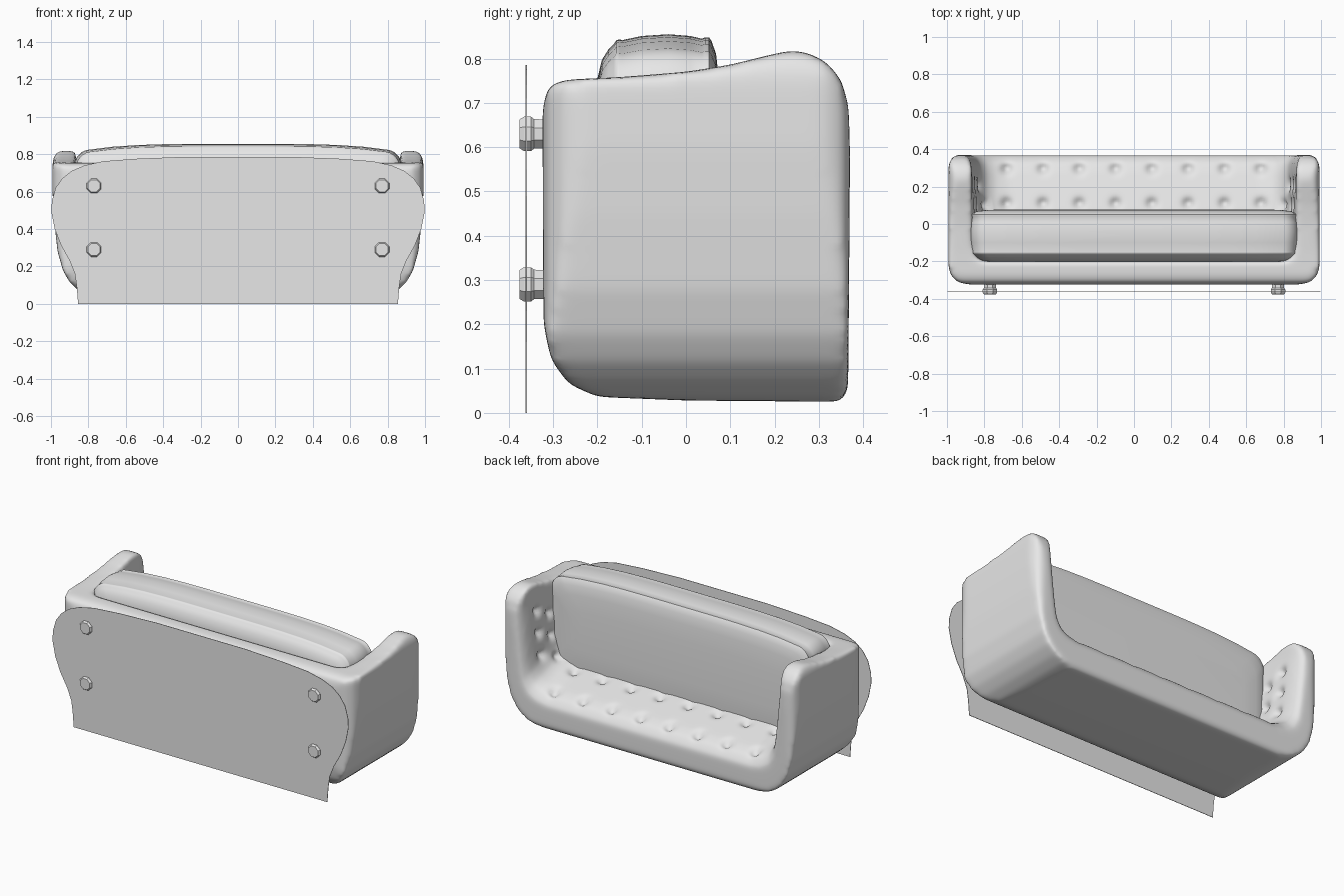
import bpy
import bmesh
from math import sin, cos, pi, exp
from mathutils import Vector

if "Cube" in bpy.data.objects:
    bpy.data.objects.remove(bpy.data.objects["Cube"], do_unlink=True)

grey = bpy.data.materials.new("light grey")
grey.use_nodes = True
grey.diffuse_color = (0.8, 0.8, 0.8, 1)
grey.node_tree.nodes["Principled BSDF"].inputs["Base Color"].default_value = (0.8, 0.8, 0.8, 1)


def add_object(name, bm):
    bmesh.ops.recalc_face_normals(bm, faces=bm.faces[:])
    mesh = bpy.data.meshes.new(name)
    bm.to_mesh(mesh)
    bm.free()
    mesh.materials.append(grey)
    obj = bpy.data.objects.new(name, mesh)
    bpy.context.collection.objects.link(obj)
    return obj


def loft(name, rings):
    """Skin closed rings of equal length and cap both ends."""
    bm = bmesh.new()
    loops = [[bm.verts.new(p) for p in ring] for ring in rings]
    n = len(loops[0])
    for a, b in zip(loops, loops[1:]):
        for i in range(n):
            j = (i + 1) % n
            bm.faces.new((a[i], a[j], b[j], b[i]))
    bm.faces.new(loops[0])
    bm.faces.new(loops[-1])
    return add_object(name, bm)


def mirrored(half):
    return half + [(-x, v) for x, v in reversed(half)]


def smooth(obj, angle):
    bpy.ops.object.select_all(action='DESELECT')
    obj.select_set(True)
    bpy.context.view_layer.objects.active = obj
    bpy.ops.object.shade_smooth_by_angle(angle=angle)


# Upholstered body: three outlines intersected, seat opening removed
side = [(-.322, .2), (-.305, .12), (-.265, .065), (-.2, .036), (0, .028),
        (.35, .025), (.366, .05), (.371, .6), (.368, .69), (.352, .75),
        (.32, .79), (.28, .812), (.24, .82), (.18, .806), (.1, .786),
        (0, .77), (-.15, .758), (-.28, .752), (-.312, .737), (-.324, .69)]
plan = mirrored([(.72, .02), (.79, .036), (.85, .068), (.9, .115), (.935, .175),
                 (.965, .28), (.983, .45), (.992, .6), (.992, .75), (.984, .79),
                 (.96, .82), (.9, .9)])
front = mirrored([(.88, -.324), (.94, -.312), (.976, -.28), (.993, -.23),
                  (.993, .31), (.975, .355), (.94, .373)])

# Opening: rounded trough whose rim flares out at the top of the back and arms
trough = mirrored([(.78, 0), (.86, .015), (.915, .045), (.95, .1), (.965, .18),
                   (.98, .3), (1, .48), (1.005, .8)])
opening_steps = [(-.2, .8, .35), (-.19, .84, .35), (-.165, .86, .35), (-.12, .866, .34),
                 (.07, .866, .305), (.28, .866, .245), (.33, .871, .222),
                 (.36, .885, .185), (.39, .91, .13), (.45, .95, .06)]


def back_height(y):
    return .305 - .285 * (y - .07)


body = loft("sofa_body", [[(x, y, z) for y, z in side] for x in (-1.1, 1.1)])
plan_cutter = loft("plan_cutter", [[(x, y, z) for x, z in plan] for y in (-.5, .5)])
front_cutter = loft("front_cutter", [[(x, y, z) for x, y in front] for z in (-.2, 1.1)])
opening_cutter = loft("opening_cutter", [
    [(half * u, y, floor + h) for u, h in trough] for y, half, floor in opening_steps])
cutters = [(plan_cutter, 'INTERSECT'), (front_cutter, 'INTERSECT'),
           (opening_cutter, 'DIFFERENCE')]
for cutter, operation in cutters:
    cutter.hide_render = True
    mod = body.modifiers.new(cutter.name, 'BOOLEAN')
    mod.operation = operation
    mod.solver = 'EXACT'
    mod.object = cutter
remesh = body.modifiers.new("padding", 'REMESH')
remesh.mode = 'VOXEL'
remesh.voxel_size = .013
soften = body.modifiers.new("soften", 'SMOOTH')
soften.factor = .5
soften.iterations = 16

# Bake the padding so that the tufts can be pressed into it
bpy.context.view_layer.update()
graph = bpy.context.evaluated_depsgraph_get()
padded = bpy.data.meshes.new_from_object(body.evaluated_get(graph))
body.modifiers.clear()
body.data = padded
for cutter, _ in cutters:
    bpy.data.objects.remove(cutter, do_unlink=True)

# Tufts on the inside of the back and of both arms
tufts = []
for y in (.11, .295):
    for i in range(8):
        tufts.append((Vector((-.68 + .194 * i, y, back_height(y))), Vector((0, 0, -1))))
for s in (-1, 1):
    for y, drop in ((.1, .05), (.21, 0)):
        for z in (.39, .52, .65):
            tufts.append((Vector((s * .85, y, z - drop)), Vector((s, 0, 0))))
bm = bmesh.new()
bm.from_mesh(padded)
bm.normal_update()
inner = [v for v in bm.verts if v.co.y > 0 and v.co.z > .12 and abs(v.co.x) < .93]
for centre, push in tufts:
    for v in inner:
        offset = v.co - centre
        if offset.length_squared < .008 and v.normal.dot(push) < -.3:
            flat = offset - push * offset.dot(push)
            v.co += push * (.028 * exp(-(flat.length / .028) ** 2))
bm.to_mesh(padded)
bm.free()
if not padded.materials:
    padded.materials.append(grey)
smooth(body, 1.0)


# Seat cushion with soft seams
def cushion_ring(y, inset):
    half, low, high, r = .875 - inset * .8, .2 + inset, .855 - inset, .07
    outline = []
    for k, (sx, sz) in enumerate([(1, 1), (-1, 1), (-1, -1), (1, -1)]):
        cx = sx * (half - r)
        cz = high - r if sz > 0 else low + r
        for i in range(7):
            a = (k + i / 6) * pi / 2
            outline.append((cx + r * cos(a), cz + r * sin(a)))
        if k in (0, 2):
            for i in range(1, 12):
                outline.append((cx * (1 - i / 6), cz + sz * r))
    return [(x, y, z - (.045 * (x / .875) ** 4 if z > .5 else 0)) for x, z in outline]


cushion_steps = [(-.2, .2), (-.2, .1), (-.19, .058), (-.175, .034), (-.163, .022),
                 (-.157, .013), (-.15, .012), (-.143, .013), (-.1, .004), (-.04, 0),
                 (.01, .004), (.036, .01), (.043, .007), (.052, .007), (.058, .016),
                 (.068, .045), (.074, .1), (.078, .2)]
cushion = loft("seat_cushion", [cushion_ring(y, inset) for y, inset in cushion_steps])
smooth(cushion, .9)

# Four short eight-sided feet
foot_steps = [(-.376, .035), (-.366, .042), (-.35, .042), (-.343, .036), (-.3, .035)]
for side_name, x in (("right", -.77), ("left", .77)):
    for end_name, z in (("rear", .29), ("front", .63)):
        loft(f"{end_name}_{side_name}_foot", [
            [(x + r * cos((i + .5) * pi / 4), y, z + r * sin((i + .5) * pi / 4))
             for i in range(8)] for y, r in foot_steps])

# Thin floor sheet under the feet
sheet = mirrored([(.855, 0), (.862, .09), (.872, .16), (.9, .23), (.945, .31),
                  (.98, .4), (.998, .49), (.995, .55), (.975, .62), (.94, .67),
                  (.89, .71), (.82, .74), (.72, .762), (.55, .775), (.3, .785)])
loft("floor_sheet", [[(x, y, z) for x, z in sheet] for y in (-.362, -.359)])
